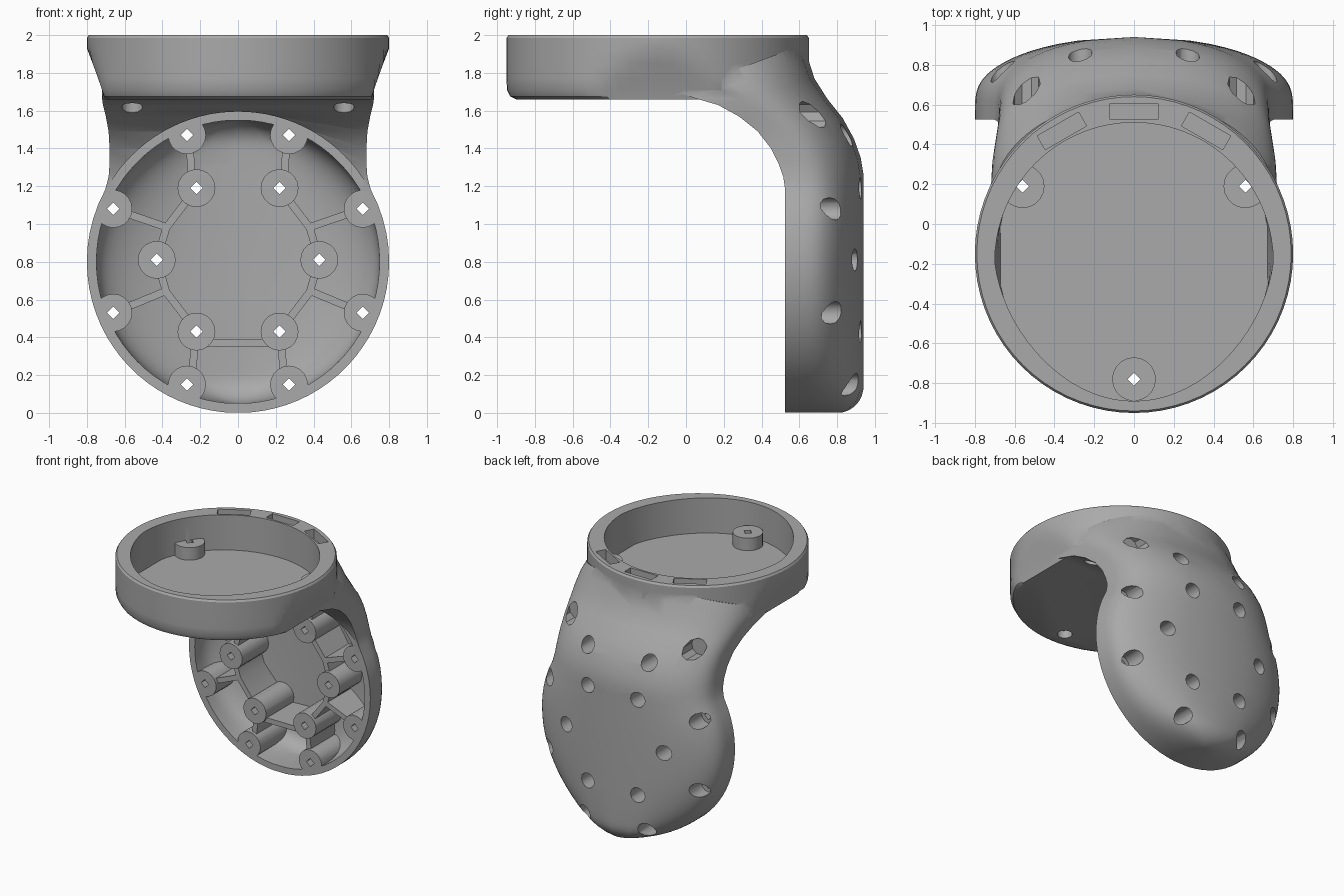
import bpy, bmesh, math
from mathutils import Matrix, Vector

if "Cube" in bpy.data.objects:
    bpy.data.objects.remove(bpy.data.objects["Cube"])

grey = bpy.data.materials.new("plain_grey")
grey.diffuse_color = (0.4, 0.4, 0.4, 1)
grey.use_nodes = True
grey.node_tree.nodes["Principled BSDF"].inputs["Base Color"].default_value = grey.diffuse_color


def finish(name, bm):
    bmesh.ops.recalc_face_normals(bm, faces=bm.faces)
    me = bpy.data.meshes.new(name)
    bm.to_mesh(me)
    bm.free()
    me.materials.append(grey)
    ob = bpy.data.objects.new(name, me)
    bpy.context.collection.objects.link(ob)
    return ob


def loft(name, rings):
    """Closed solid skinned through equal-length rings of points."""
    bm = bmesh.new()
    rows = [[bm.verts.new(p) for p in r] for r in rings]
    n = len(rows[0])
    for a, b in zip(rows, rows[1:]):
        for i in range(n):
            bm.faces.new((a[i], a[(i + 1) % n], b[(i + 1) % n], b[i]))
    bm.faces.new(rows[0])
    bm.faces.new(rows[-1])
    return finish(name, bm)


def rod(name, a, b, r, sides=20):
    """Cylinder between two points."""
    a, b = Vector(a), Vector(b)
    bm = bmesh.new()
    rot = (b - a).to_track_quat('Z', 'Y').to_matrix().to_4x4()
    bmesh.ops.create_cone(bm, cap_ends=True, segments=sides, radius1=r, radius2=r,
                          depth=(b - a).length, matrix=Matrix.Translation((a + b) / 2) @ rot)
    return finish(name, bm)


def box(name, centre, size, rot):
    bm = bmesh.new()
    bmesh.ops.create_cube(bm, size=1, matrix=Matrix.Translation(centre) @ rot
                          @ Matrix.Diagonal((*size, 1)))
    return finish(name, bm)


def boolean(ob, tool, op='DIFFERENCE'):
    m = ob.modifiers.new("cut", 'BOOLEAN')
    m.operation, m.object, m.solver = op, tool, 'EXACT'
    dg = bpy.context.evaluated_depsgraph_get()
    me = bpy.data.meshes.new_from_object(ob.evaluated_get(dg))
    ob.modifiers.clear()
    ob.data = me
    bpy.data.objects.remove(tool)


# --- bent body: flat inner side, bowed back with rounded corners, swept into the bend
def body_ring(inner, outer, w, n=32):
    (yi, zi), (yo, zo) = inner, outer
    pts = []
    for i in range(n + 1):
        a = math.pi * i / n
        c, s = math.cos(a), max(0.0, math.sin(a))
        u = math.copysign(abs(c) ** 0.45, c)
        f = s ** 0.45 * (1 - 0.33 * u * u) if 0 < i < n else 0
        pts.append((w * u, yi + (yo - yi) * f, zi + (zo - zi) * f))
    return pts


def round_ring(z, r, front, back, fillet=0.14):
    """Slice at height z of the round end with radius r."""
    d = max(0.0, fillet - (r - abs(z - 0.8)))
    y = back - fillet + math.sqrt(max(0.0, fillet ** 2 - d * d))
    return body_ring((front, z), (y, z), math.sqrt(max(1e-4, r * r - (z - 0.8) ** 2)))


rings = [round_ring(0.002 + 1.18 * (1 - math.cos(math.pi / 2 * i / 24)), 0.8, 0.525, 0.94)
         for i in range(25)]
for inner, outer, w in [((.515, 1.25), (.94, 1.26), .685), ((.49, 1.32), (.925, 1.35), .68),
                        ((.45, 1.40), (.89, 1.45), .68), ((.38, 1.49), (.83, 1.56), .685),
                        ((.28, 1.57), (.75, 1.66), .70), ((.17, 1.63), (.68, 1.77), .715),
                        ((.05, 1.665), (.645, 1.88), .72), ((-.05, 1.70), (.62, 1.95), .71)]:
    rings.append(body_ring(inner, outer, w))
body = loft("elbow_bracket", rings)


# --- round cup on top, its two sides drawn in towards the floor
def cup_ring(z, r, cy, side, egg=0.0, n=72):
    pts = []
    for i in range(n):
        a = 2 * math.pi * i / n
        x = r * math.sin(a) * (1 - egg * max(0.0, -math.cos(a)))
        pts.append((max(-side, min(side, x)), cy + r * math.cos(a), z))
    return pts


def cup_side(z):
    return 0.705 + 0.095 * min(1, (z - 1.66) / 0.27) ** 1.1


cup = loft("cup", [cup_ring(z, r, -0.15, cup_side(z)) for z, r in
                   [(1.66, .75), (1.675, .78), (1.71, .798), (1.77, .80), (1.85, .80),
                    (1.93, .80), (1.985, .80), (2.0, .79)]])
boolean(body, cup, 'UNION')

# clearance in front of the round end
boolean(body, rod("clearance", (0, -1, 0.8), (0, 0.525, 0.8), 0.795, 96))

# --- cup hollow with three screw posts left standing
hollow = loft("cup_hollow", [cup_ring(z, .70, -0.19, s, .12) for z, s in
                             [(1.72, .67), (1.80, .68), (1.93, .71), (2.1, .71)]])
cup_posts = [(-0.56, 0.19), (0.56, 0.19), (0, -0.78)]
for x, y in cup_posts:
    boolean(hollow, rod("post", (x, y, 1.6), (x, y, 1.82), 0.11))
boolean(body, hollow)

# pockets in the rear of the cup rim
for deg in (-30, 0, 30):
    a = math.radians(deg)
    boolean(body, box("pocket", (0.725 * math.sin(a), -0.16 + 0.725 * math.cos(a), 2.0),
                      (0.24, 0.08, 0.16), Matrix.Rotation(-a, 4, 'Z')))

# --- round cavity, minus its posts and ribs
cavity = loft("cavity", [round_ring(0.8 - 0.748 * math.cos(math.pi * i / 40), 0.75, 0.50, 0.885)
                         for i in range(41)])
inner_posts = [(.22, 1.19), (.43, .81), (.22, .43)]
outer_posts = [(.27, 1.47), (.66, 1.08), (.66, .53), (.27, .15)]
rib_lines = [((.22, 1.19), (.38, .98)), ((.38, .98), (.43, .81)), ((.43, .81), (.38, .64)),
             ((.38, .64), (.22, .43)), ((.24, 1.19), (.26, 1.47)),
             ((.66, 1.08), (.37, .98)), ((.66, .53), (.37, .65)), ((.22, .43), (.25, .15))]
mirrored = [(s * x, z) for s in (1, -1) for x, z in inner_posts + outer_posts]


def rib(a, b):
    dx, dz = b[0] - a[0], b[1] - a[1]
    return box("rib", ((a[0] + b[0]) / 2, 0.79, (a[1] + b[1]) / 2),
               (math.hypot(dx, dz), 0.48, 0.04), Matrix.Rotation(-math.atan2(dz, dx), 4, 'Y'))


for s in (1, -1):
    for a, b in rib_lines:
        boolean(cavity, rib((s * a[0], a[1]), (s * b[0], b[1])))
boolean(cavity, rib((-.22, .37), (.22, .37)))
for x, z in mirrored:
    boolean(cavity, rod("post", (x, 0.3, z), (x, 1.1, z), 0.10))
boolean(body, cavity)

# --- screw holes: square in front, wide round bore behind
for x, z in mirrored:
    boolean(body, rod("screw_hole", (x, 0.4, z), (x, 0.8, z), 0.033, 4))
    boolean(body, rod("screw_bore", (x, 0.66, z), (x, 1.2, z), 0.06, 12))
for x, y in cup_posts:
    boolean(body, rod("screw_hole", (x, y, 1.6), (x, y, 1.9), 0.033, 4))
    boolean(body, rod("screw_bore", (x, y, 1.45), (x, y, 1.72), 0.055, 12))
# side bores through the bend
for s in (1, -1):
    boolean(body, rod("bend_bore", (s * .54, 0.60, 1.58), (s * .54, 0.95, 1.58), 0.07, 9))

bpy.context.view_layer.objects.active = body
body.select_set(True)
bpy.ops.object.shade_smooth_by_angle(angle=math.radians(32))
